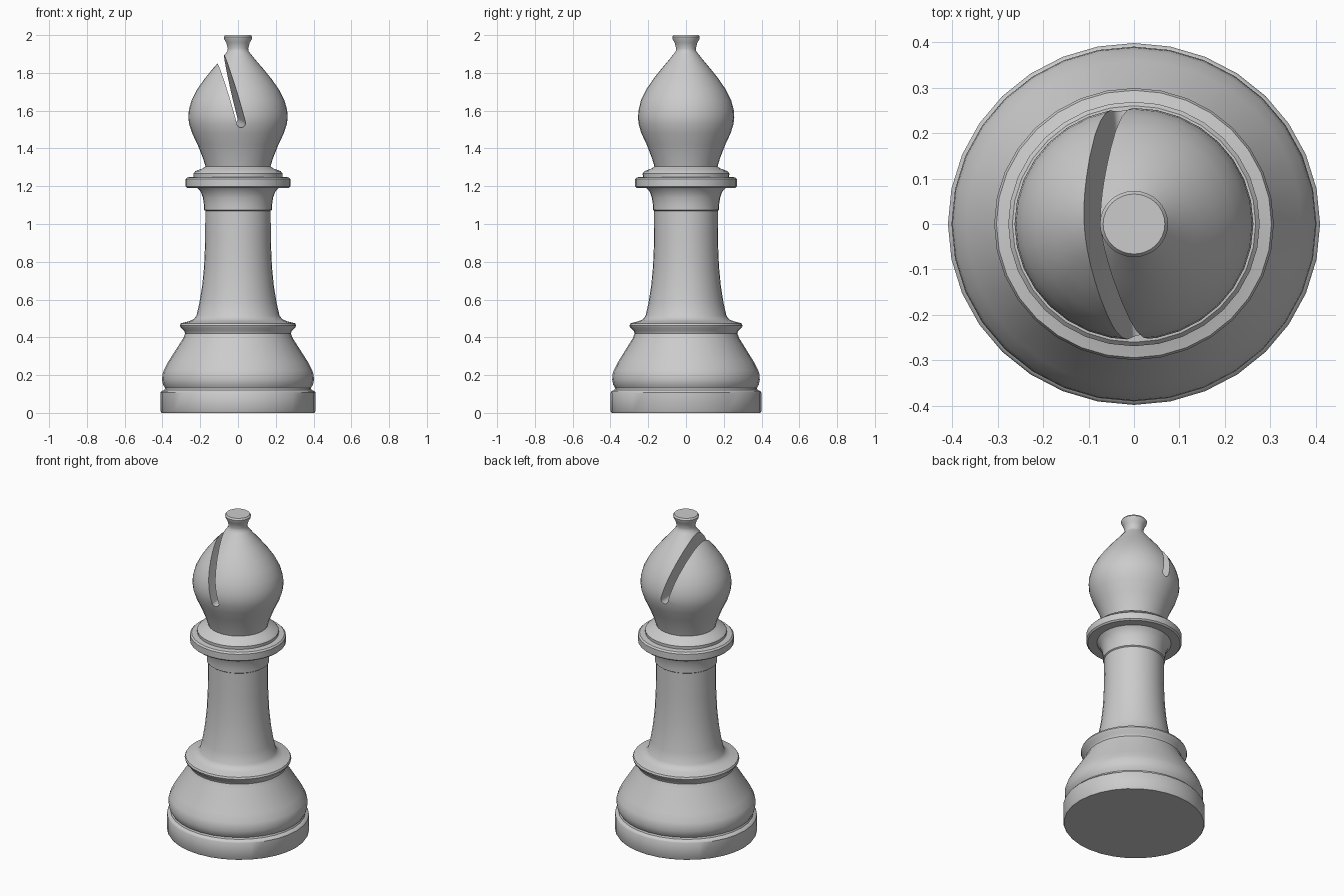
import bpy, bmesh
from math import sin, cos, pi, radians
from mathutils import Matrix

if "Cube" in bpy.data.objects:
    bpy.data.objects.remove(bpy.data.objects["Cube"])

SIDES = 32
Y_SCALE = 0.972  # the piece is slightly narrower front to back

# Outline of the turned piece: (radius, height)
PROFILE = [
    # foot
    (0.405, 0.0), (0.41, 0.008), (0.41, 0.108), (0.405, 0.115), (0.39, 0.122), (0.386, 0.132),
    # swelling base
    (0.397, 0.15), (0.402, 0.175), (0.40, 0.205), (0.393, 0.225), (0.37, 0.27), (0.29, 0.395),
    (0.28, 0.42),
    # lower ring
    (0.285, 0.435), (0.304, 0.452), (0.308, 0.463), (0.303, 0.474), (0.26, 0.485), (0.235, 0.495),
    # stem
    (0.22, 0.515), (0.205, 0.58), (0.19, 0.67), (0.18, 0.77), (0.174, 0.90), (0.173, 1.07),
    # flare under the collar
    (0.18, 1.075), (0.18, 1.10), (0.186, 1.14), (0.198, 1.172), (0.215, 1.19),
    # collar
    (0.268, 1.19), (0.277, 1.198), (0.277, 1.238), (0.268, 1.247), (0.235, 1.25),
    (0.236, 1.268), (0.226, 1.28), (0.185, 1.295), (0.172, 1.305),
    # head
    (0.186, 1.35), (0.214, 1.42), (0.243, 1.48), (0.259, 1.53), (0.263, 1.565), (0.26, 1.605),
    (0.246, 1.655), (0.218, 1.71), (0.18, 1.765), (0.135, 1.82), (0.09, 1.872), (0.066, 1.902),
    # finial
    (0.056, 1.915), (0.054, 1.93), (0.062, 1.96), (0.073, 1.978), (0.075, 1.99), (0.068, 2.0),
]


def add_object(name, bm):
    bmesh.ops.recalc_face_normals(bm, faces=bm.faces[:])
    mesh = bpy.data.meshes.new(name)
    bm.to_mesh(mesh)
    bm.free()
    obj = bpy.data.objects.new(name, mesh)
    bpy.context.collection.objects.link(obj)
    return obj


def lathe(name, profile):
    bm = bmesh.new()
    angles = [2 * pi * i / SIDES for i in range(SIDES)]
    rings = [[bm.verts.new((r * cos(a), r * sin(a) * Y_SCALE, z)) for a in angles]
             for r, z in profile]
    for low, high in zip(rings, rings[1:]):
        for i in range(SIDES):
            j = (i + 1) % SIDES
            bm.faces.new((low[i], low[j], high[j], high[i]))
    bm.faces.new(rings[0][::-1])
    bm.faces.new(rings[-1])
    return add_object(name, bm)


def slot_cutter(name, width, height, depth):
    # U-shaped outline with a round bottom, extruded front to back
    r = width / 2
    outline = [(r * cos(a), r + r * sin(a)) for a in (pi + pi * i / 8 for i in range(9))]
    outline += [(r, height), (-r, height)]
    bm = bmesh.new()
    face = bm.faces.new([bm.verts.new((x, -depth / 2, z)) for x, z in outline])
    moved = bmesh.ops.extrude_face_region(bm, geom=[face])["geom"]
    bmesh.ops.translate(bm, vec=(0, depth, 0),
                        verts=[v for v in moved if isinstance(v, bmesh.types.BMVert)])
    return add_object(name, bm)


piece = lathe("turned_chess_piece", PROFILE)

# Leaning slot through the head
cutter = slot_cutter("slot_cutter", 0.046, 0.5, 1.0)
cutter.matrix_world = (Matrix.Translation((0.002, 0, 1.522))
                       @ Matrix.Rotation(radians(4.8), 4, 'Z')
                       @ Matrix.Rotation(radians(2.5), 4, 'X')
                       @ Matrix.Rotation(radians(-15), 4, 'Y'))
cutter.hide_render = True

cut = piece.modifiers.new("slot", 'BOOLEAN')
cut.operation = 'DIFFERENCE'
cut.solver = 'EXACT'
cut.object = cutter
bpy.context.view_layer.objects.active = piece
piece.select_set(True)
bpy.ops.object.modifier_apply(modifier=cut.name)
bpy.data.objects.remove(cutter)
bpy.ops.object.shade_smooth_by_angle(angle=radians(35))
